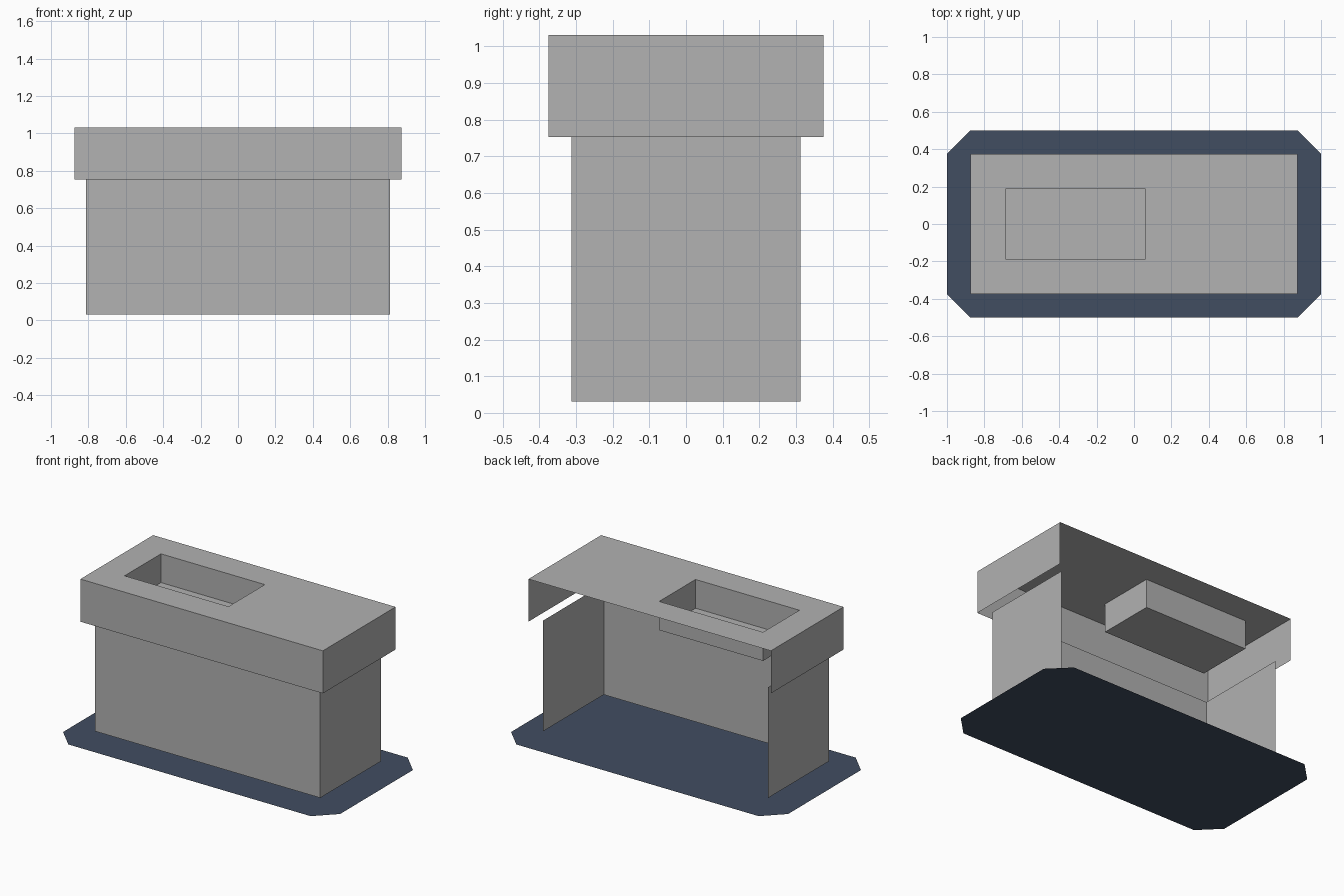
import bpy, bmesh
from mathutils import Vector

old = bpy.data.objects.get("Cube")
if old:
    bpy.data.objects.remove(old, do_unlink=True)


def make_material(name, rgb):
    mat = bpy.data.materials.new(name)
    mat.use_nodes = True
    mat.diffuse_color = (*rgb, 1)
    mat.node_tree.nodes["Principled BSDF"].inputs["Base Color"].default_value = (*rgb, 1)
    return mat


def finish(name, bm, mat):
    mesh = bpy.data.meshes.new(name)
    bm.to_mesh(mesh)
    bm.free()
    mesh.materials.append(mat)
    obj = bpy.data.objects.new(name, mesh)
    bpy.context.collection.objects.link(obj)
    return obj


def open_box(name, low, high, open_sides, mat, inward=False):
    """Single-sheet box with the faces pointing along open_sides removed."""
    bm = bmesh.new()
    bmesh.ops.create_cube(bm, size=1)
    bm.normal_update()
    gone = [f for f in bm.faces if any(f.normal.dot(Vector(d)) > 0.9 for d in open_sides)]
    bmesh.ops.delete(bm, geom=gone, context="FACES")
    low, high = Vector(low), Vector(high)
    for v in bm.verts:
        v.co = (low + high) / 2 + v.co * (high - low)
    if inward:
        bmesh.ops.reverse_faces(bm, faces=bm.faces[:])
    return finish(name, bm, mat)


UP, DOWN, BACK = (0, 0, 1), (0, 0, -1), (0, 1, 0)
grey = make_material("light_grey", (0.445, 0.445, 0.445))
navy = make_material("slate_blue", (0.053, 0.074, 0.12))

TOP, RIM = 1.031, 0.753
HX, HY = 0.875, 0.375                       # worktop half size
BX0, BX1, BY = -0.6875, 0.0625, 0.1875      # basin opening

# Cabinet walls, open at the back
open_box("cabinet_walls", (-0.8125, -0.3125, 0.031), (0.8125, 0.3125, RIM),
         (UP, DOWN, BACK), grey)

# Worktop skirt on the front and both ends
open_box("worktop_skirt", (-HX, -HY, RIM), (HX, HY, TOP), (UP, DOWN, BACK), grey)

# Worktop with a rectangular opening
bm = bmesh.new()
xs, ys = (-HX, BX0, BX1, HX), (-HY, -BY, BY, HY)
grid = [[bm.verts.new((x, y, TOP)) for y in ys] for x in xs]
for i in range(3):
    for j in range(3):
        if (i, j) != (1, 1):
            bm.faces.new((grid[i][j], grid[i + 1][j], grid[i + 1][j + 1], grid[i][j + 1]))
finish("worktop", bm, grey)

# Sunken basin
open_box("basin", (BX0, -BY, TOP - 0.1875), (BX1, BY, TOP), (UP,), grey, inward=True)

# Flat floor mat with clipped corners
bm = bmesh.new()
outline = []
for sx, sy in ((1, 1), (-1, 1), (-1, -1), (1, -1)):
    pair = [(sx, sy * 0.375, 0), (sx * 0.875, sy * 0.5, 0)]
    outline += pair if sx * sy > 0 else pair[::-1]
bm.faces.new([bm.verts.new(p) for p in outline])
finish("floor_mat", bm, navy)
